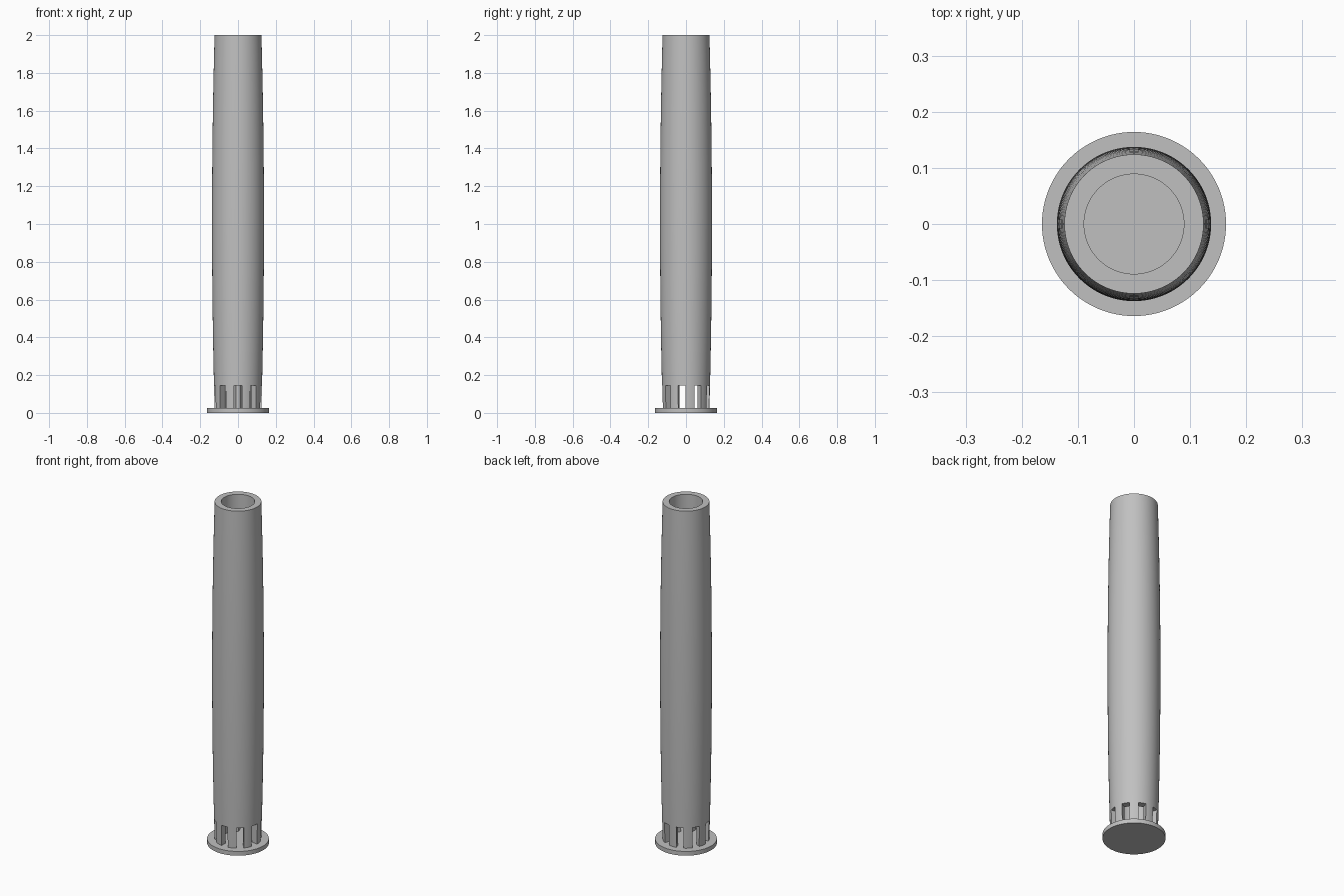
import bpy, bmesh, math
from mathutils import Matrix

if "Cube" in bpy.data.objects:
    bpy.data.objects.remove(bpy.data.objects["Cube"])

BASE_R, BASE_H = 0.164, 0.025
BORE_R = 0.089
END_R, BULGE = 0.124, 0.0135
TOP = 2.0
SLOTS, SLOT_W, SLOT_TOP = 9, 0.04, 0.145
SIDES = 96

grey = bpy.data.materials.new("grey")
grey.diffuse_color = (0.53, 0.53, 0.53, 1)
grey.use_nodes = True
grey.node_tree.nodes["Principled BSDF"].inputs["Base Color"].default_value = grey.diffuse_color


def make_object(name, bm):
    bmesh.ops.recalc_face_normals(bm, faces=bm.faces)
    mesh = bpy.data.meshes.new(name)
    bm.to_mesh(mesh)
    bm.free()
    mesh.materials.append(grey)
    ob = bpy.data.objects.new(name, mesh)
    bpy.context.collection.objects.link(ob)
    return ob


def select(ob):
    bpy.ops.object.select_all(action='DESELECT')
    ob.select_set(True)
    bpy.context.view_layer.objects.active = ob


# Round base flange
bm = bmesh.new()
bmesh.ops.create_cone(bm, cap_ends=True, segments=SIDES, radius1=BASE_R, radius2=BASE_R,
                      depth=BASE_H, matrix=Matrix.Translation((0, 0, BASE_H / 2)))
base = make_object("base_flange", bm)

# Hollow tube: gently bulged outside, straight bore
profile = [(BORE_R, TOP), (BORE_R, BASE_H)]
steps = 24
for i in range(steps + 1):
    t = i / steps
    profile.append((END_R + BULGE * (1 - (2 * t - 1) ** 2), BASE_H + t * (TOP - BASE_H)))
bm = bmesh.new()
rings = []
for r, z in profile:
    rings.append([bm.verts.new((r * math.cos(2 * math.pi * k / SIDES),
                                r * math.sin(2 * math.pi * k / SIDES), z)) for k in range(SIDES)])
for a, b in zip(rings, rings[1:] + rings[:1]):
    for k in range(SIDES):
        n = (k + 1) % SIDES
        bm.faces.new((a[k], a[n], b[n], b[k]))
tube = make_object("bulged_tube", bm)

# Ring of slots at the foot of the tube, one facing the front
bm = bmesh.new()
for i in range(SLOTS):
    turn = Matrix.Rotation(math.radians(-90 + 360 / SLOTS * i), 4, 'Z')
    size = Matrix.Diagonal((0.11, SLOT_W, SLOT_TOP, 1))
    bmesh.ops.create_cube(bm, size=1, matrix=turn @ Matrix.Translation((0.122, 0, SLOT_TOP / 2)) @ size)
cutter = make_object("slot_cutter", bm)
cutter.hide_render = True
cut = tube.modifiers.new("slots", 'BOOLEAN')
cut.object = cutter
cut.operation = 'DIFFERENCE'
cut.solver = 'EXACT'
select(tube)
bpy.ops.object.modifier_apply(modifier=cut.name)
bpy.data.objects.remove(cutter)

# Smooth round walls, sharp rims
for ob in (base, tube):
    select(ob)
    bpy.ops.object.shade_smooth_by_angle(angle=math.radians(30))
